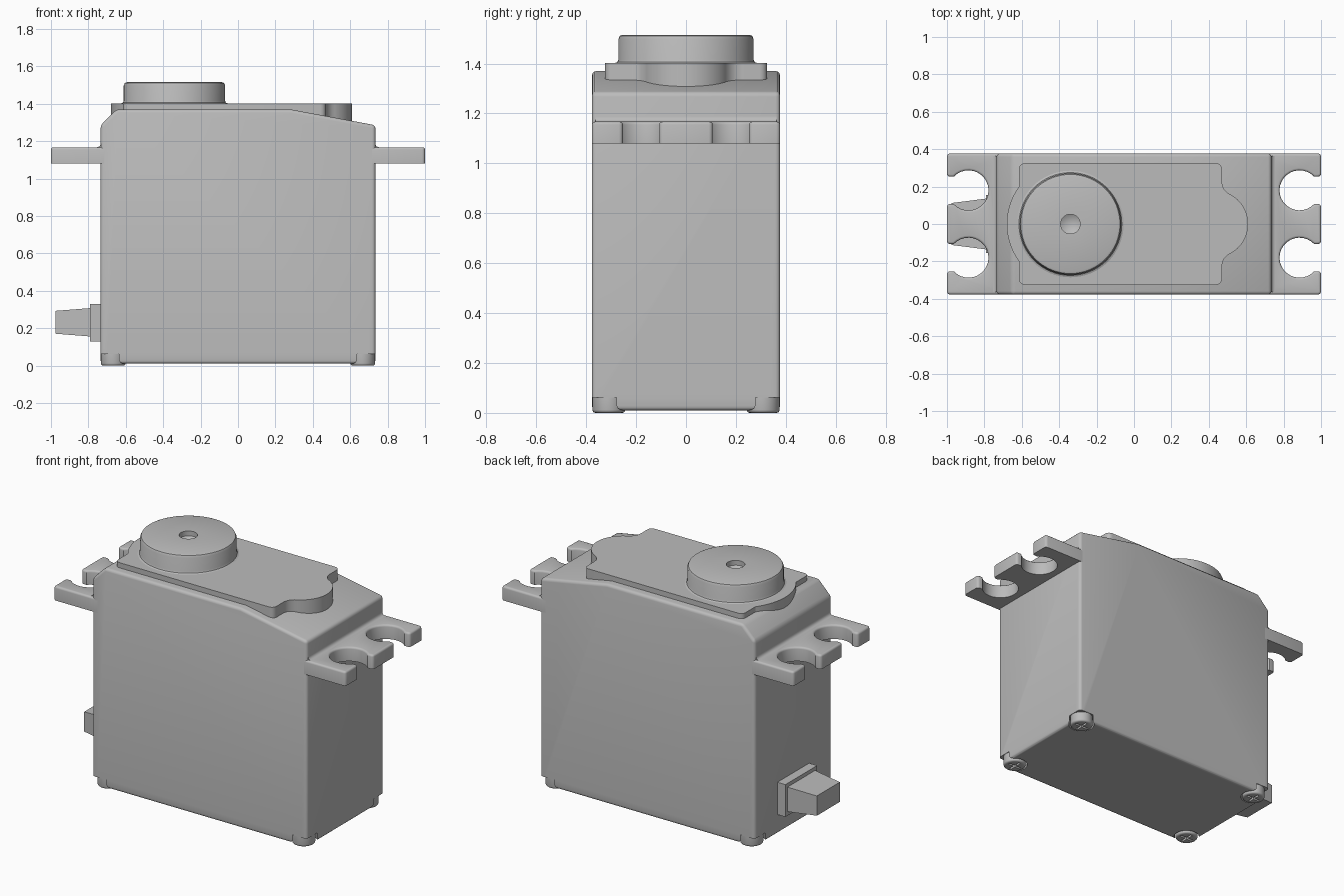
import bpy, bmesh
from math import cos, sin, radians, pi
from mathutils import Matrix, Vector

cube = bpy.data.objects.get("Cube")
if cube:
    bpy.data.objects.remove(cube, do_unlink=True)

grey = bpy.data.materials.new("plastic grey")
grey.use_nodes = True
COLOUR = (0.5, 0.5, 0.5, 1)
grey.diffuse_color = COLOUR
grey.node_tree.nodes["Principled BSDF"].inputs["Base Color"].default_value = COLOUR


def finish(name, bm, smooth=True):
    bmesh.ops.recalc_face_normals(bm, faces=bm.faces)
    mesh = bpy.data.meshes.new(name)
    bm.to_mesh(mesh)
    bm.free()
    mesh.materials.append(grey)
    obj = bpy.data.objects.new(name, mesh)
    bpy.context.collection.objects.link(obj)
    if smooth:
        shade(obj)
    return obj


def activate(obj):
    bpy.ops.object.select_all(action="DESELECT")
    obj.select_set(True)
    bpy.context.view_layer.objects.active = obj


def shade(obj):
    activate(obj)
    bpy.ops.object.shade_smooth_by_angle(angle=radians(32))


def prism(points, start, depth):
    """Extrude a closed 3D outline along a vector."""
    bm = bmesh.new()
    face = bm.faces.new([bm.verts.new(Vector(p) + Vector(start)) for p in points])
    new = bmesh.ops.extrude_face_region(bm, geom=[face])["geom"]
    bmesh.ops.translate(bm, vec=depth, verts=[v for v in new if isinstance(v, bmesh.types.BMVert)])
    bmesh.ops.recalc_face_normals(bm, faces=bm.faces)
    return bm


def round_edges(bm, width, keep):
    edges = [e for e in bm.edges if keep(e)]
    bmesh.ops.bevel(bm, geom=edges, offset=width, segments=3, profile=0.5, affect="EDGES")


def box(low, high):
    bm = bmesh.new()
    bmesh.ops.create_cube(bm, size=1)
    low, high = Vector(low), Vector(high)
    for v in bm.verts:
        v.co = (low + high) / 2 + v.co * (high - low)
    return bm


def cylinder(x, y, low, high, radius):
    bm = bmesh.new()
    bmesh.ops.create_cone(bm, cap_ends=True, segments=32, radius1=radius, radius2=radius,
                          depth=high - low, matrix=Matrix.Translation((x, y, (low + high) / 2)))
    return bm


def cut(obj, bm):
    """Subtract a temporary solid from an object."""
    cutter = finish("cutter", bm, False)
    cutter.hide_render = True
    activate(obj)
    mod = obj.modifiers.new("cut", "BOOLEAN")
    mod.operation, mod.solver, mod.object = "DIFFERENCE", "EXACT", cutter
    bpy.ops.object.modifier_apply(modifier=mod.name)
    bpy.data.objects.remove(cutter, do_unlink=True)


def arc(cx, cy, r, a, b, n):
    return [(cx + r * cos(radians(a + (b - a) * i / n)),
             cy + r * sin(radians(a + (b - a) * i / n))) for i in range(n + 1)]


W, D = 0.735, 0.377

# Case with sloped top
outline = [(-W, 0.01), (W, 0.01), (W, 1.285), (0.28, 1.37), (-0.65, 1.37), (-W, 1.285)]
bm = prism([(x, 0, z) for x, z in outline], (0, -D, 0), (0, 2 * D, 0))
round_edges(bm, 0.018, lambda e: e.calc_face_angle(0) > radians(30))
case = finish("case", bm, False)

# Corner recesses, each holding a cross-slotted screw
SX, SY = 0.667, 0.309
for sx in (-1, 1):
    for sy in (-1, 1):
        x, y = sx * SX, sy * SY
        cut(case, cylinder(x, y, -0.1, 0.062, 0.075))
        xs, ys = sorted((x, sx * 0.8)), sorted((y, sy * 0.45))
        cut(case, box((xs[0], ys[0], -0.1), (xs[1], ys[1], 0.062)))
        bm = cylinder(x, y, 0, 0.065, 0.066)
        round_edges(bm, 0.012, lambda e: all(v.co.z < 0.001 for v in e.verts))
        screw = finish("corner_screw", bm, False)
        for a, b in ((0.045, 0.007), (0.007, 0.045)):
            cut(screw, box((x - a, y - b, -0.05), (x + a, y + b, 0.02)))
        shade(screw)
shade(case)

# Mounting flanges with two open screw slots each
LOW, HIGH, END, R, HOLE_Y = 1.08, 1.167, 1.0, 0.107, 0.18
for side, sx in (("left", 1), ("right", -1)):
    pts = [(0.7, -D), (END, -D)]
    for cy in (-HOLE_Y, HOLE_Y):
        pts += [(END, cy - 0.073)] + arc(0.885, cy, R, -43, -317, 22) + [(END, cy + 0.073)]
    pts += [(END, D), (0.7, D)]
    bm = prism([(sx * x, y, 0) for x, y in pts], (0, 0, LOW), (0, 0, HIGH - LOW))
    # round the outer corners, then the upper rim
    round_edges(bm, 0.016, lambda e: all(abs(v.co.x) > 0.99 for v in e.verts)
                and abs(e.verts[0].co.z - e.verts[1].co.z) > 0.01)
    round_edges(bm, 0.012, lambda e: all(v.co.z > HIGH - 0.001 for v in e.verts)
                and any(abs(v.co.x) > 0.71 for v in e.verts))
    finish(side + "_flange", bm)
    # concave blend between flange and case
    curve = arc(W + 0.02, HIGH + 0.02, 0.02, 180, 270, 5)
    curve += [(W + 0.02, HIGH - 0.01), (W - 0.01, HIGH - 0.01), (W - 0.01, HIGH + 0.02)]
    finish(side + "_flange_blend",
           prism([(sx * x, 0, z) for x, z in curve], (0, -D + 0.014, 0), (0, 2 * D - 0.028, 0)))

# Raised gear cover with a rounded lobe at each end
GX = -0.34
half = arc(GX, 0, 0.34, 180, 144, 12)
half += [(-0.615, 0.21)] + arc(-0.585, 0.295, 0.03, 180, 90, 4)
half += arc(0.44, 0.295, 0.03, 90, 0, 4)
half += [(0.47, 0.225), (0.473, 0.205), (0.483, 0.184)] + arc(0.43, 0, 0.18, 66, 0, 14)
half += [(x, -y) for x, y in reversed(half[1:-1])]
finish("gear_cover", prism([(x, y, 0) for x, y in half], (0, 0, 1.29), (0, 0, 0.112)))

# Output boss with a drilled centre
profile = [(0, 1.455), (0.052, 1.485), (0.052, 1.515), (0.254, 1.515), (0.265, 1.511),
           (0.271, 1.498), (0.271, 1.416), (0.275, 1.406), (0.285, 1.402), (0.285, 1.38), (0, 1.38)]
bm = bmesh.new()
verts = [bm.verts.new((GX + r, 0, z)) for r, z in profile]
edges = [bm.edges.new(pair) for pair in zip(verts, verts[1:])]
bmesh.ops.spin(bm, geom=verts + edges, cent=(GX, 0, 0), axis=(0, 0, 1), angle=2 * pi, steps=64)
bmesh.ops.remove_doubles(bm, verts=bm.verts, dist=0.0005)
finish("output_boss", bm)

# Cable grommet: a flat collar and a tapered strain relief
finish("cable_collar", box((-0.79, -0.155, 0.13), (-0.72, 0.155, 0.33)), False)
bm = box((-0.975, -0.137, 0.155), (-0.78, 0.137, 0.308))
for v in bm.verts:
    if v.co.x < -0.9:
        v.co.y *= 0.82
        v.co.z = 0.232 + (v.co.z - 0.232) * 0.8
finish("cable_relief", bm, False)
